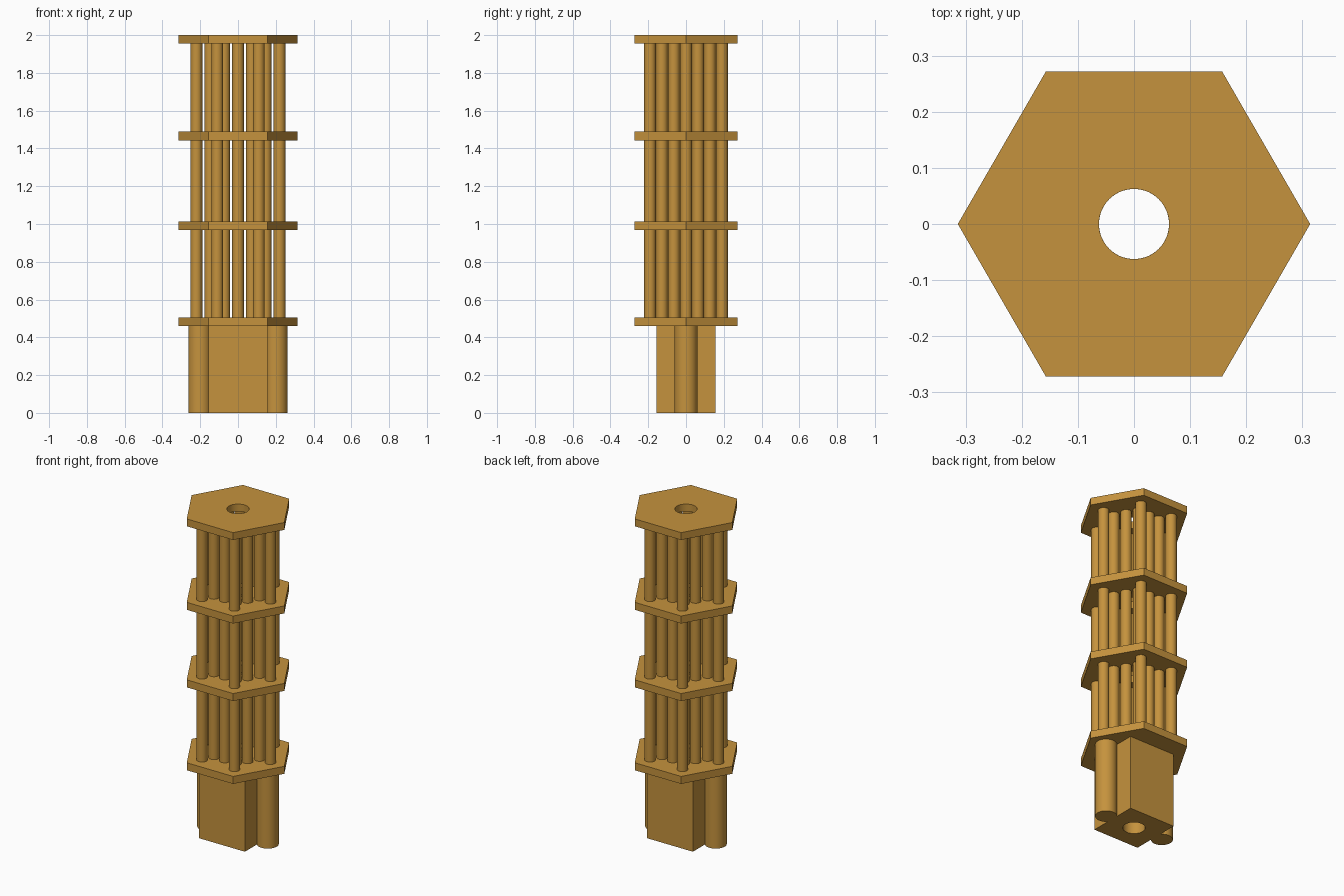
import bpy, bmesh, math
from mathutils import Vector

if "Cube" in bpy.data.objects:
    bpy.data.objects.remove(bpy.data.objects["Cube"])

HOLE = 0.0625       # radius of the central bore
ROD = 0.031         # radius of each rod
PITCH = 0.0733      # spacing of the triangular rod lattice
PLATES = [(0.46, 0.506), (0.968, 1.014), (1.443, 1.489), (1.955, 2.0)]

brass = bpy.data.materials.new("golden_brown")
brass.diffuse_color = (0.56, 0.29, 0.047, 1)
brass.use_nodes = True
brass.node_tree.nodes["Principled BSDF"].inputs["Base Color"].default_value = brass.diffuse_color


def finish(obj):
    obj.data.materials.append(brass)
    bpy.ops.object.select_all(action='DESELECT')
    obj.select_set(True)
    bpy.context.view_layer.objects.active = obj
    bpy.ops.object.shade_smooth_by_angle(angle=math.radians(30))
    return obj


def bored_prism(name, sides, radius, rot, z0, z1, n=48):
    """Regular prism with a round hole along its axis."""
    corners = [Vector((radius * math.cos(rot + math.tau * i / sides),
                       radius * math.sin(rot + math.tau * i / sides))) for i in range(sides)]
    per = n // sides
    bm = bmesh.new()
    loops = []
    for z in (z0, z1):
        outer, inner = [], []
        for i in range(n):
            p = corners[i // per].lerp(corners[(i // per + 1) % sides], (i % per) / per)
            q = p.normalized() * HOLE
            outer.append(bm.verts.new((p.x, p.y, z)))
            inner.append(bm.verts.new((q.x, q.y, z)))
        loops += [outer, inner]
    ob, ib, ot, it = loops
    for i in range(n):
        j = (i + 1) % n
        for a, b in ((ob, ot), (ot, it), (it, ib), (ib, ob)):
            bm.faces.new((a[i], a[j], b[j], b[i]))
    bmesh.ops.recalc_face_normals(bm, faces=bm.faces)
    mesh = bpy.data.meshes.new(name)
    bm.to_mesh(mesh)
    bm.free()
    obj = bpy.data.objects.new(name, mesh)
    bpy.context.collection.objects.link(obj)
    return finish(obj)


def cylinder(name, x, y, r, z0, z1):
    bpy.ops.mesh.primitive_cylinder_add(vertices=32, radius=r, depth=z1 - z0,
                                        location=(x, y, (z0 + z1) / 2))
    obj = bpy.context.object
    obj.name = name
    return finish(obj)


# Square foot with a round post on either side
bored_prism("foot_block", 4, 0.156 * math.sqrt(2), math.pi / 4, 0, PLATES[0][0])
for side, sx in (("left", -1), ("right", 1)):
    cylinder(f"foot_post_{side}", sx * 0.202, 0, 0.061, 0, PLATES[0][0])

# Hexagonal plates
for k, (z0, z1) in enumerate(PLATES):
    bored_prism(f"hex_plate_{k + 1}", 6, 0.314, 0, z0, z1)

# Rod bundles: outer corner rods, inner corner rods and the rods midway between them
rings = [("outer_rod", 3 * PITCH, 0),
         ("inner_rod", 2 * PITCH, 0),
         ("middle_rod", math.sqrt(3) * PITCH, math.pi / 6)]
for tier in range(3):
    z0, z1 = PLATES[tier][1], PLATES[tier + 1][0]
    for label, radius, start in rings:
        for i in range(6):
            a = start + i * math.pi / 3
            cylinder(f"{label}_{tier + 1}_{i + 1}", radius * math.cos(a),
                     radius * math.sin(a), ROD, z0, z1)
